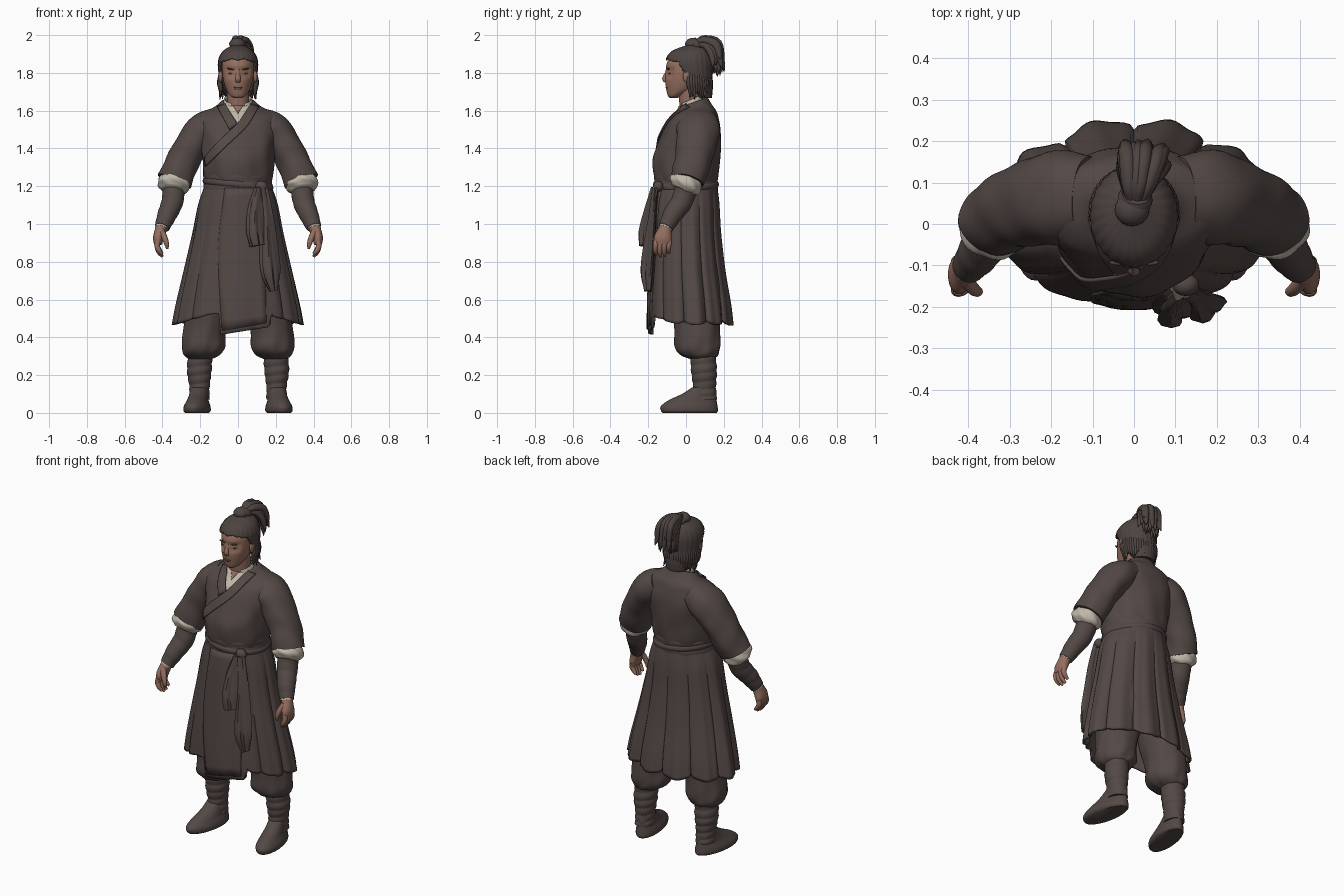
import bpy, bmesh, random
from math import sin, cos, pi, radians
from mathutils import Vector, Matrix
from mathutils.bvhtree import BVHTree

random.seed(4)
if "Cube" in bpy.data.objects:
    bpy.data.objects.remove(bpy.data.objects["Cube"])


def material(name, colour):
    m = bpy.data.materials.new(name)
    m.use_nodes = True
    m.diffuse_color = (*colour, 1)
    shader = m.node_tree.nodes["Principled BSDF"]
    shader.inputs["Base Color"].default_value = (*colour, 1)
    shader.inputs["Roughness"].default_value = 0.9
    return m


ROBE = material("brown cloth", (0.087, 0.066, 0.06))
HAIR = material("dark hair", (0.074, 0.057, 0.052))
SKIN = material("skin", (0.3, 0.158, 0.113))
LIPS = material("lips", (0.23, 0.11, 0.085))
CREAM = material("cream linen", (0.53, 0.48, 0.4))


def finish(name, bm, mat, thickness=0):
    bmesh.ops.recalc_face_normals(bm, faces=bm.faces)
    me = bpy.data.meshes.new(name)
    bm.to_mesh(me)
    bm.free()
    me.materials.append(mat)
    me.shade_smooth()
    me.set_sharp_from_angle(angle=radians(50))
    ob = bpy.data.objects.new(name, me)
    bpy.context.collection.objects.link(ob)
    if thickness:
        mod = ob.modifiers.new("thickness", "SOLIDIFY")
        mod.thickness, mod.offset = thickness, 0
    return ob


def spline(points, steps):
    """Smooth curve through tuples of any length."""
    pts = [Vector(p) for p in points]
    ext = [pts[0] * 2 - pts[1]] + pts + [pts[-1] * 2 - pts[-2]]
    out = []
    for a, b, c, d in zip(ext, ext[1:], ext[2:], ext[3:]):
        for k in range(steps):
            t = k / steps
            out.append((b * 2 + (c - a) * t + (a * 2 - b * 5 + c * 4 - d) * t ** 2
                        + (b * 3 - a - c * 3 + d) * t ** 3) / 2)
    return out + [pts[-1]]


def sweep(name, sections, mat, upright=False, sides=24, steps=5, ripple=None,
          bend=None, keep=None, caps=True, thickness=0, side=1):
    """Skin over elliptical sections (x, y, z, radius, depth radius)."""
    rows = spline([s if len(s) == 5 else (*s, s[3]) for s in sections], steps)
    centres = [Vector((r[0] * side, r[1], r[2])) for r in rows]
    bm, rings = bmesh.new(), []
    for i, (c, r) in enumerate(zip(centres, rows)):
        t = i / (len(rows) - 1)
        u, v = Vector((1, 0, 0)), Vector((0, 1, 0))
        if not upright:
            d = (centres[min(i + 1, len(rows) - 1)] - centres[max(i - 1, 0)]).normalized()
            u = (u - d * u.dot(d)).normalized()
            v = d.cross(u)
        ring = []
        for k in range(sides):
            a = 2 * pi * k / sides
            f = ripple(a, t) if ripple else 1
            p = c + (u * cos(a) * r[3] + v * sin(a) * r[4]) * f
            if bend:
                bend(p, a, t)
            ring.append(bm.verts.new(p))
        rings.append(ring)
    for lo, hi in zip(rings, rings[1:]):
        for k in range(sides):
            n = (k + 1) % sides
            quad = (lo[k], lo[n], hi[n], hi[k])
            if not keep or keep(sum((q.co for q in quad), Vector()) / 4):
                bm.faces.new(quad)
    if caps:
        bm.faces.new(rings[0])
        bm.faces.new(rings[-1])
    bmesh.ops.delete(bm, geom=[v for v in bm.verts if not v.link_faces], context="VERTS")
    return finish(name, bm, mat, thickness)


def blob(name, place, size, mat, tilt=0):
    bm = bmesh.new()
    bmesh.ops.create_uvsphere(bm, u_segments=20, v_segments=12, radius=1, matrix=(
        Matrix.Translation(place) @ Matrix.Rotation(tilt, 4, "Y") @ Matrix.Diagonal((*size, 1))))
    return finish(name, bm, mat)


def surface(ob):
    me = ob.data
    return BVHTree.FromPolygons([v.co for v in me.vertices], [tuple(p.vertices) for p in me.polygons])


def drape(name, mat, tree, edge_a, edge_b, lift, thickness=0.008, steps=8, cols=8):
    """Cloth strip between two (x, z) edges, laid on the front of a surface."""
    bm, rows = bmesh.new(), []
    for a, b in zip(spline(edge_a, steps), spline(edge_b, steps)):
        row = []
        for k in range(cols + 1):
            x, z = a.lerp(b, k / cols)
            hit = tree.ray_cast(Vector((x, -1, z)), Vector((0, 1, 0)))[0]
            hit = hit or tree.find_nearest(Vector((x, -0.05, z)))[0]
            row.append(bm.verts.new(hit - Vector((0, lift, 0))))
        rows.append(row)
    for lo, hi in zip(rows, rows[1:]):
        for k in range(cols):
            bm.faces.new((lo[k], lo[k + 1], hi[k + 1], hi[k]))
    return finish(name, bm, mat, thickness)


# Upper robe, blousing over the belt, its neckline dipping at the front
def neckline(p, a, t):
    p.z -= 0.4 * max(0, p.z - 1.55) * (1 - sin(a)) / 2


torso = sweep("robe_top", [
    (0, 0, 1.2, .172, .158), (0, 0, 1.27, .186, .172), (0, .003, 1.35, .191, .177),
    (0, .02, 1.43, .202, .166), (0, .035, 1.5, .218, .15), (0, .045, 1.56, .215, .127),
    (0, .05, 1.6, .185, .11), (0, .05, 1.635, .125, .085), (0, .045, 1.67, .09, .07)],
    ROBE, upright=True, sides=64, bend=neckline,
    ripple=lambda a, t: 1 + .02 * (1 - t) * sin(9 * a + 7 * t) + .007 * sin(5 * a - 20 * t)
    + .06 * t * (1 - t) * sin(2 * a) ** 2)
chest = surface(torso)
drape("inner_collar", CREAM, chest, [(-.075, 1.645), (-.002, 1.53)], [(.075, 1.645), (.002, 1.53)], .006)
drape("throat", SKIN, chest, [(-.036, 1.645), (-.001, 1.585)], [(.036, 1.645), (.001, 1.585)], .012, .006)
drape("collar_under", ROBE, chest, [(-.068, 1.635), (-.005, 1.53)], [(-.11, 1.62), (-.045, 1.5)], .01)
drape("collar_over", ROBE, chest, [(.068, 1.635), (0, 1.535), (-.1, 1.44), (-.178, 1.35)],
      [(.11, 1.62), (.045, 1.515), (-.07, 1.405), (-.172, 1.305)], .01)
sweep("neck_lining", [(0, .034, 1.62, .08, .068), (0, .034, 1.66, .074, .064), (0, .034, 1.69, .07, .06)],
      CREAM, upright=True, sides=40, bend=neckline, caps=False, thickness=.008,
      keep=lambda c: abs(c.x) > .03 or c.y > 0)


# Skirt with deep round pleats and a longer front panel
def pleat(a):
    return 2 * abs(sin(5.5 * (a - pi / 2))) ** .6 - 1


def hem(p, a, t):
    front = (1 - sin(a)) / 2
    drop = front * (.045 - .28 * max(0, abs(p.x) - .15)) - (1 - front) * (.005 + .014 * pleat(a))
    if p.y < 0 and -.09 < p.x < .17:
        drop = .16 * p.x - .052
    p.z += t ** 4 * drop


skirt = sweep("skirt", [
    (0, 0, 1.2, .172, .16), (0, 0, 1.1, .203, .17), (0, 0, .95, .23, .176),
    (0, .005, .75, .272, .191), (0, .015, .58, .308, .207), (0, .02, .48, .325, .212)],
    ROBE, upright=True, sides=176, steps=6, bend=hem, caps=False, thickness=.012,
    ripple=lambda a, t: 1 + t ** .7 * (.3 + .35 * (sin(a) + 1)) * (
        .08 * pleat(a) + .018 * cos(23 * a + 1) + .02 * sin(5 * a)))
drape("front_panel", ROBE, surface(skirt), [(-.07, 1.19), (-.105, .85), (-.084, .435)],
      [(.12, 1.19), (.14, .85), (.15, .475)], .009)

# Belt, crossing wrap, knot and hanging sash ends
sweep("belt", [(0, 0, 1.175, .18, .166), (0, 0, 1.19, .184, .17), (0, 0, 1.225, .18, .167),
               (0, 0, 1.25, .183, .17), (0, 0, 1.265, .178, .165)], ROBE, upright=True, sides=48)


def slant(p, a, t):
    p.z -= .1 * p.x


sweep("belt_wrap", [(0, 0, 1.19, .178, .165), (0, 0, 1.203, .186, .173), (0, 0, 1.217, .186, .173),
                    (0, 0, 1.23, .178, .165)], ROBE, upright=True, sides=48, bend=slant)
blob("sash_knot", (.125, -.147, 1.2), (.033, .027, .028), ROBE, .4)
folds = lambda a, t: 1 + .28 * cos(3 * a + 1) + .1 * cos(7 * a + 4 * t)
sweep("sash_end_short", [(.11, -.165, 1.19, .022, .016), (.092, -.19, 1.08, .036, .022),
                         (.088, -.212, .96, .042, .03), (.1, -.218, .885, .036, .026)], ROBE, ripple=folds)
sweep("sash_end_long", [(.13, -.16, 1.19, .022, .015), (.15, -.175, 1.04, .03, .018),
                        (.16, -.19, .86, .042, .03), (.168, -.2, .74, .045, .032),
                        (.188, -.2, .645, .02, .018)], ROBE, ripple=folds)

# Arms and legs, built for both sides
for s, tag in ((1, "left_"), (-1, "right_")):
    sweep(tag + "sleeve", [(.11, .06, 1.54, .08, .105), (.183, .064, 1.495, .095, .115),
                           (.243, .052, 1.42, .088, .106), (.292, .036, 1.33, .088, .098),
                           (.336, .008, 1.225, .092, .09)], ROBE, sides=40, side=s,
          ripple=lambda a, t: 1 + .03 * t * sin(20 * t + 3 * sin(a)) + .015 * sin(5 * a + 6 * t))
    sweep(tag + "cuff", [(.332, .015, 1.25, .07, .07), (.336, .005, 1.228, .082, .083),
                         (.341, -.01, 1.2, .085, .086), (.345, -.023, 1.177, .06, .06)],
          CREAM, sides=40, side=s, ripple=lambda a, t: 1 + .035 * sin(6 * a + 9 * t))
    sweep(tag + "forearm_wrap", [(.336, .01, 1.22, .058), (.347, -.022, 1.12, .056), (.375, -.07, 1.05, .05),
                                 (.402, -.106, .983, .039)], ROBE, sides=32, steps=14, side=s,
          ripple=lambda a, t: 1 + .035 * abs(sin(14 * t + a / 2)))
    sweep(tag + "wrist_trim", [(.399, -.102, .992, .037), (.404, -.108, .978, .036)], CREAM, side=s)
    sweep(tag + "palm", [(.4, -.1, 1, .032), (.41, -.112, .965, .031, .037), (.422, -.122, .925, .028, .047),
                         (.423, -.125, .892, .021, .043)], SKIN, side=s)
    for k, (length, name) in enumerate(zip((.062, .074, .07, .055), ("index", "middle", "ring", "little"))):
        y = -.158 + .023 * k
        sweep(tag + name + "_finger", [(.424, y, .91, .015), (.428, y - .003, .885, .0145),
                                       (.418, y - .004, .9 - length * .65, .013),
                                       (.4, y, .9 - length, .007)], SKIN, sides=12, side=s)
    sweep(tag + "thumb", [(.408, -.135, .965, .018), (.39, -.155, .93, .016), (.378, -.163, .895, .013),
                          (.374, -.16, .868, .006)], SKIN, sides=12, side=s)

    sweep(tag + "trouser", [(.1, .05, .9, .1), (.145, .05, .62, .122, .13), (.178, .06, .44, .112, .12),
                            (.183, .062, .35, .114, .12), (.19, .07, .308, .095, .1),
                            (.198, .085, .285, .06)], ROBE, upright=True, sides=48, side=s,
          ripple=lambda a, t: 1 + .035 * t * sin(9 * a + 5 * t) + .015 * sin(4 * a + 16 * t))
    sweep(tag + "leg_wrap", [(.2, .09, .31, .064, .066), (.205, .095, .22, .064, .067), (.204, .098, .14, .053, .06),
                             (.204, .1, .07, .053, .062)], ROBE, upright=True, sides=32, steps=16, side=s,
          ripple=lambda a, t: .97 + .07 * abs(sin(17 * t + a / 2)))

    def toe_out(p, a, t, s=s):
        p.x += s * .14 * (.1 - p.y)

    sweep(tag + "shoe", [(.205, .02, 0, .06, .143), (.205, .018, .012, .069, .151), (.205, .017, .036, .067, .15),
                         (.204, .036, .068, .054, .126), (.203, .07, .1, .049, .092), (.203, .094, .135, .047, .062)],
          ROBE, upright=True, sides=40, side=s, bend=toe_out)

# Neck and head, with shallow eye sockets
sweep("neck", [(0, .035, 1.58, .062), (0, .022, 1.65, .058), (0, .015, 1.73, .058)], SKIN)


def sockets(p, a, t):
    if p.y < 0 and abs(abs(p.x) - .036) < .025 and abs(p.z - 1.797) < .024:
        p.y += .008


sweep("head", [(0, -.066, 1.668, .022, .022), (0, -.058, 1.68, .042, .039), (0, -.026, 1.715, .064, .079),
               (0, -.01, 1.76, .078, .1), (0, 0, 1.81, .084, .107), (0, .01, 1.86, .083, .108),
               (0, .02, 1.91, .06, .075)], SKIN, upright=True, sides=48, bend=sockets)
sweep("nose", [(0, -.096, 1.825, .007), (0, -.104, 1.797, .009), (0, -.114, 1.77, .014, .012),
               (0, -.106, 1.752, .013, .008)], SKIN, sides=16)
blob("upper_lip", (0, -.102, 1.723), (.024, .007, .004), LIPS)
blob("lower_lip", (0, -.1, 1.715), (.02, .007, .005), LIPS)
blob("chin", (0, -.08, 1.688), (.026, .017, .018), SKIN)
for s, tag in ((1, "left_"), (-1, "right_")):
    blob(tag + "eye", (s * .036, -.086, 1.796), (.014, .007, .003), HAIR, s * -.1)
    blob(tag + "brow", (s * .038, -.093, 1.82), (.022, .007, .0035), HAIR, s * -.2)
    blob(tag + "ear", (s * .092, .005, 1.782), (.011, .022, .034), SKIN)

# Swept-back hair cap with open face and a peaked hairline
sweep("hair_cap", [(0, .085, 1.67, .06, .048), (0, .06, 1.72, .08, .077), (0, .035, 1.78, .095, .1),
                   (0, .02, 1.84, .102, .118), (0, .018, 1.88, .096, .116), (0, .025, 1.915, .074, .092),
                   (0, .04, 1.943, .03, .035)], HAIR, upright=True, sides=96, steps=8, thickness=.008,
      keep=lambda c: c.z > 1.866 + .3 * min(abs(c.x), .06 - abs(c.x)) or c.y > .03 - .6 * (c.z - 1.74),
      ripple=lambda a, t: 1 + .012 * cos(24 * a))

# Loose locks at the temples and nape
for k in range(28):
    a = pi * (k / 27 * 1.1 - .05)
    x, y = cos(a), sin(a)
    drop, out = random.uniform(1.655, 1.7), random.uniform(.92, 1.14)
    sweep("loose_lock", [(x * .094, .03 + y * .095, 1.8, .008), (x * .098, .03 + y * .1, 1.75, .013),
                         (x * .092, .035 + y * .09, 1.71, .011), (x * .094 * out, .035 + y * .092 * out, drop, .002)],
          HAIR, sides=8, steps=4)

# Topknot and ponytail
blob("topknot", (-.005, .035, 1.953), (.042, .04, .032), HAIR)
sweep("hair_tie", [(0, .05, 1.935, .036), (.003, .06, 1.95, .042), (.005, .072, 1.963, .034)], HAIR)
for k in range(36):
    w, d = random.uniform(-1, 1), random.random()
    end = random.uniform(1.77, 1.88)
    sweep("ponytail_lock", [(.005 + w * .015, .055, 1.945 + d * .02, .012),
                            (.012 + w * .03, .1, 1.94 + d * .043, .017),
                            (.02 + w * .046, .125 + d * .048, 1.9 + d * .06, .018),
                            (.024 + w * .054, .135 + d * .057, (end + 1.9) / 2, .014),
                            (.026 + w * .062, .13 + d * .075, end, .002)], HAIR, sides=8, steps=4)
